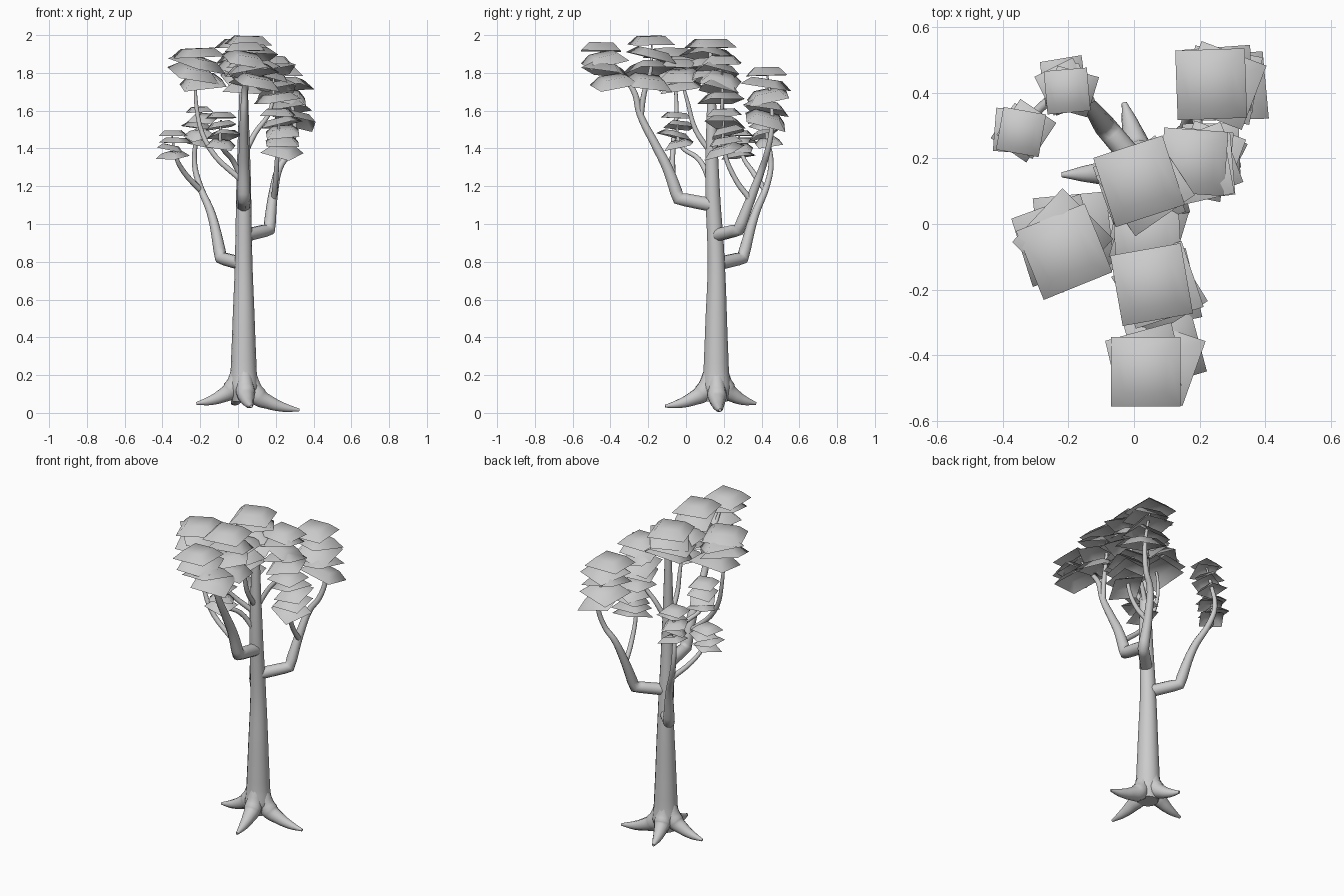
import bpy, bmesh, math, random
from mathutils import Matrix, Vector

random.seed(4)
cube = bpy.data.objects.get("Cube")
if cube:
    bpy.data.objects.remove(cube, do_unlink=True)

# Single clay colour
grey = bpy.data.materials.new("light_grey")
grey.use_nodes = True
grey.diffuse_color = (0.6, 0.6, 0.6, 1)
grey.node_tree.nodes["Principled BSDF"].inputs["Base Color"].default_value = (0.6, 0.6, 0.6, 1)


def add_object(name, mesh):
    mesh.materials.clear()
    mesh.materials.append(grey)
    for face in mesh.polygons:
        face.use_smooth = True
    obj = bpy.data.objects.new(name, mesh)
    bpy.context.collection.objects.link(obj)


def limb(name, points, radii, sides=3, elbow=None):
    """Tapered tube along a smooth path, one radius per point; elbow is a sharp bend."""
    curve = bpy.data.curves.new(name + "_path", 'CURVE')
    curve.dimensions = '3D'
    curve.bevel_depth = 1
    curve.bevel_resolution = sides
    curve.resolution_u = 5
    curve.use_fill_caps = True
    spline = curve.splines.new('BEZIER')
    spline.bezier_points.add(len(points) - 1)
    for i, (knot, point, radius) in enumerate(zip(spline.bezier_points, points, radii)):
        knot.co = point
        knot.radius = radius
        knot.handle_left_type = knot.handle_right_type = 'VECTOR' if i == elbow else 'AUTO'
    helper = bpy.data.objects.new(name + "_helper", curve)
    bpy.context.collection.objects.link(helper)
    graph = bpy.context.evaluated_depsgraph_get()
    mesh = bpy.data.meshes.new_from_object(helper.evaluated_get(graph))
    bpy.data.objects.remove(helper, do_unlink=True)
    add_object(name, mesh)


# Trunk with a flared foot
limb("trunk",
     [(.03, .16, .06), (.03, .16, .13), (.03, .16, .22), (.03, .16, .45),
      (.03, .16, .8), (.03, .14, 1.2), (.03, .135, 1.8)],
     [.06, .079, .069, .06, .046, .039, .02], 5)

# Roots curving out of the foot
root_tips = {"left_root": (.325, .18, .015), "right_root": (-.22, .15, .05),
             "front_root": (.07, -.11, .035), "back_root": (-.03, .37, .05)}
foot = Vector((.03, .16, 0))
for name, tip in root_tips.items():
    tip = Vector(tip)
    path = []
    for share, rise in ((.1, .19), (.25, .075), (.46, .04), (.72, .014)):
        spot = foot.lerp(tip, share)
        spot.z = tip.z + rise
        path.append(spot)
    limb(name, path + [tip], [.036, .052, .038, .025, .008])

# Main boughs, each with a sharp elbow near the trunk
limb("front_bough",
     [(.03, .14, 1.1), (.03, -.04, 1.135), (.03, -.1, 1.3), (.03, -.165, 1.425),
      (.03, -.245, 1.585), (.035, -.275, 1.7), (.035, -.34, 1.79), (.04, -.42, 1.9)],
     [.038, .036, .029, .024, .019, .016, .012, .006], elbow=1)
limb("right_bough",
     [(.02, .17, .79), (-.09, .3, .82), (-.14, .365, 1.05), (-.205, .43, 1.21),
      (-.23, .45, 1.32), (-.22, .43, 1.46), (-.2, .41, 1.59)],
     [.036, .034, .023, .017, .014, .011, .005], elbow=1)
limb("left_bough",
     [(.04, .16, .94), (.165, .28, .97), (.19, .36, 1.18), (.22, .405, 1.3),
      (.27, .43, 1.38), (.3, .455, 1.52), (.28, .45, 1.65), (.24, .43, 1.79)],
     [.035, .033, .024, .019, .016, .013, .009, .005], elbow=1)

# Thin twigs that carry the other clumps
twigs = {
    "outer_right_twig": [(-.2, .42, 1.18), (-.29, .35, 1.28), (-.33, .3, 1.36), (-.35, .28, 1.47)],
    "inner_left_twig": [(.19, .34, 1.13), (.2, .26, 1.24), (.21, .2, 1.4), (.22, .2, 1.58)],
    "upper_right_twig": [(.03, -.07, 1.22), (-.15, -.07, 1.4), (-.22, -.05, 1.62), (-.21, -.08, 1.9)],
    "lower_right_twig": [(.03, .13, 1.22), (-.03, .07, 1.34), (-.09, -.03, 1.42), (-.09, -.05, 1.55)],
    "upper_left_twig": [(.03, .14, 1.36), (.09, .17, 1.48), (.17, .19, 1.6), (.19, .19, 1.84)],
    "upper_front_twig": [(.03, .13, 1.38), (.03, .05, 1.5), (.035, .01, 1.64), (.04, -.04, 1.82)],
    "crown_front_twig": [(.03, -.24, 1.57), (.04, -.22, 1.7), (.05, -.19, 1.8), (.05, -.18, 1.96)],
}
for name, path in twigs.items():
    limb(name, path, [.016, .014, .011, .004])
limb("crown_twig", [(.03, .135, 1.75), (.025, .13, 1.86), (.02, .13, 1.95)], [.02, .014, .005])


def leaf_tier(bm, centre, half, turn, tilt):
    """Drooping square cap: a flat top and four sloping panels."""
    place = (Matrix.Translation(centre) @ Matrix.Rotation(turn, 4, 'Z')
             @ Matrix.Rotation(tilt[0], 4, 'X') @ Matrix.Rotation(tilt[1], 4, 'Y'))
    corners = ((-1, -1), (1, -1), (1, 1), (-1, 1))
    inner = [bm.verts.new(place @ Vector((x * half * .6, y * half * .6, 0))) for x, y in corners]
    outer = [bm.verts.new(place @ Vector((x * half, y * half, -half * .42))) for x, y in corners]
    bm.faces.new(inner)
    for i in range(4):
        j = (i + 1) % 4
        bm.faces.new((outer[i], outer[j], inner[j], inner[i]))


# Clumps: top centre, lowest height, half width, turn in degrees, tiers, drift of lower tiers
clumps = {
    "front_leaves": ((.035, -.45, 1.96), 1.78, .106, 0, 4, (.08, .05)),
    "front_crown_leaves": ((.055, -.185, 1.995), 1.78, .109, 10, 4, (.02, -.01)),
    "crown_leaves": ((.015, .13, 1.98), 1.82, .111, 18, 4, (.02, -.02)),
    "middle_leaves": ((.04, -.04, 1.87), 1.75, .1, 3, 3, (.01, .02)),
    "upper_right_leaves": ((-.215, -.085, 1.93), 1.78, .113, 22, 4, (.01, .05)),
    "upper_left_leaves": ((.185, .19, 1.89), 1.69, .098, -4, 5, (.03, .01)),
    "back_left_leaves": ((.235, .425, 1.83), 1.58, .106, 2, 5, (.06, .02)),
    "lower_left_leaves": ((.21, .2, 1.61), 1.41, .086, -6, 5, (.02, 0)),
    "back_right_leaves": ((-.205, .405, 1.62), 1.45, .066, 5, 5, (.01, .02)),
    "outer_right_leaves": ((-.345, .28, 1.495), 1.38, .066, -10, 4, (.01, 0)),
    "lower_right_leaves": ((-.09, -.05, 1.59), 1.44, .07, 12, 4, (0, .01)),
}
for name, (top, low, half, turn, tiers, drift) in clumps.items():
    bm = bmesh.new()
    for i in range(tiers):
        share = i / (tiers - 1)
        loose = .018 if i else 0
        centre = Vector((top[0] + drift[0] * share + random.uniform(-loose, loose),
                         top[1] + drift[1] * share + random.uniform(-loose, loose),
                         top[2] + (low - top[2]) * share))
        lean = .28 if i else .05
        tilt = (random.uniform(-lean, lean), random.uniform(-lean, lean))
        spin = math.radians(turn + (random.uniform(-25, 25) if i else 0))
        leaf_tier(bm, centre, half, spin, tilt)
    mesh = bpy.data.meshes.new(name)
    bm.to_mesh(mesh)
    bm.free()
    add_object(name, mesh)
